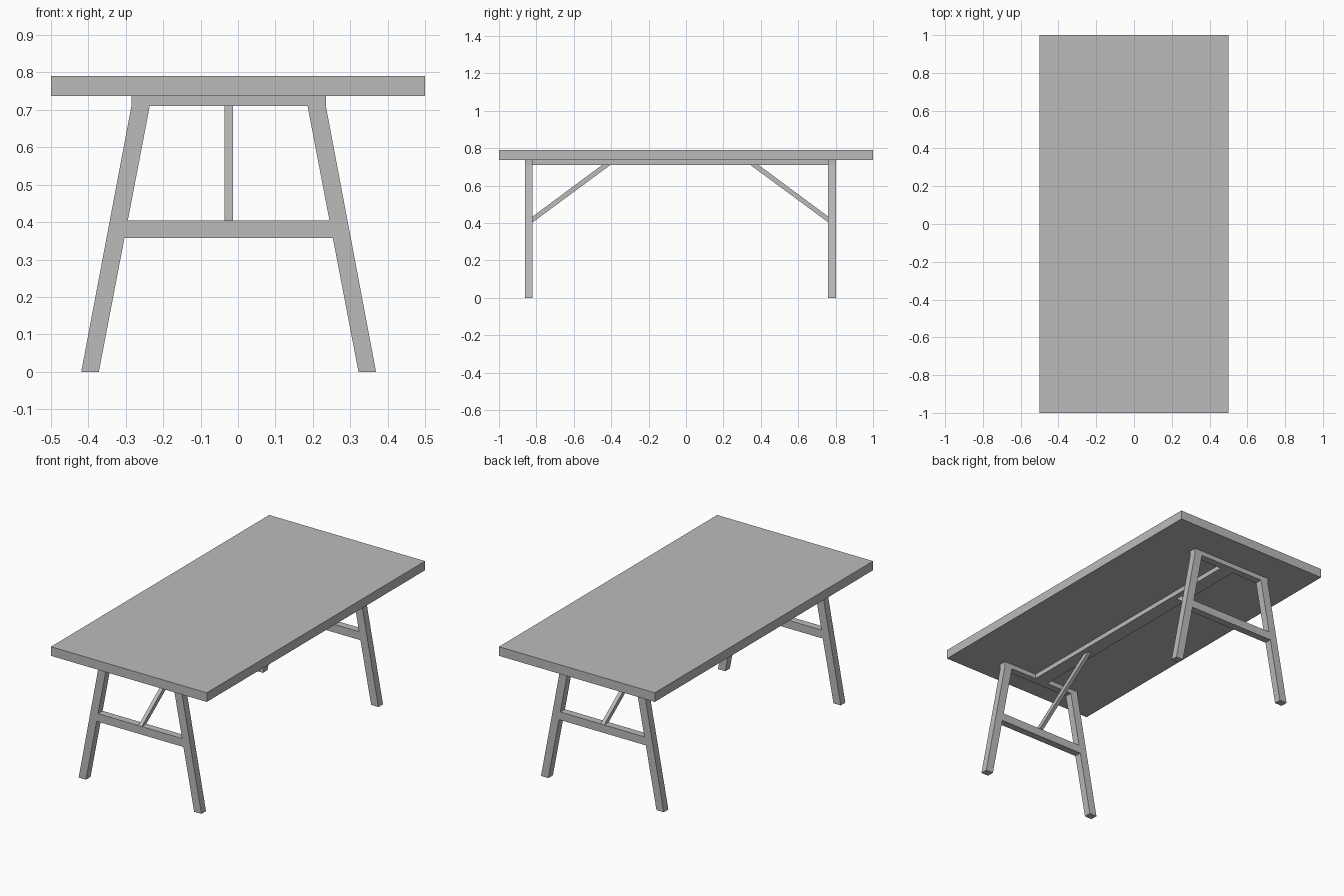
import bpy
import bmesh
from mathutils import Vector

cube = bpy.data.objects.get("Cube")
if cube:
    bpy.data.objects.remove(cube, do_unlink=True)

# One plain grey for the whole table
grey = bpy.data.materials.new("plain_grey")
grey.use_nodes = True
grey.diffuse_color = (0.5, 0.5, 0.5, 1)
grey.node_tree.nodes["Principled BSDF"].inputs["Base Color"].default_value = grey.diffuse_color

CX, CY = -0.025, -0.03               # centre of the underframe
TOP, SLAB, BAR = 0.79, 0.737, 0.71   # heights: table top, its underside, bar underside
RAIL_LOW, RAIL_HIGH = 0.357, 0.404
INNER, OUTER = 0.79, 0.832           # trestle faces, measured from CY


def prism(name, points, sweep):
    """Sweep a flat outline along a vector into a solid."""
    bm = bmesh.new()
    face = bm.faces.new([bm.verts.new(p) for p in points])
    swept = bmesh.ops.extrude_face_region(bm, geom=[face])
    verts = [v for v in swept["geom"] if isinstance(v, bmesh.types.BMVert)]
    bmesh.ops.translate(bm, verts=verts, vec=Vector(sweep))
    bmesh.ops.recalc_face_normals(bm, faces=bm.faces)
    mesh = bpy.data.meshes.new(name)
    bm.to_mesh(mesh)
    bm.free()
    mesh.materials.append(grey)
    obj = bpy.data.objects.new(name, mesh)
    bpy.context.collection.objects.link(obj)
    return obj


def box(name, x0, x1, y0, y1, z0, z1):
    outline = [(x0, y0, z0), (x1, y0, z0), (x1, y1, z0), (x0, y1, z0)]
    return prism(name, outline, (0, 0, z1 - z0))


def leg_inside(z):
    """Half distance between the legs' inner edges at height z."""
    return 0.347 + (0.211 - 0.347) * z / BAR


# Table top and the long beam joining the trestles
box("table_top", -0.5, 0.5, -1, 1, SLAB, TOP)
box("centre_beam", CX - 0.042, CX + 0.042, CY - INNER, CY + INNER, BAR, SLAB)

for end, s in (("front", -1), ("back", 1)):
    y = CY + s * INNER
    depth = (0, s * (OUTER - INNER), 0)

    # Splayed legs with a short upright top
    for side, m in (("right", -1), ("left", 1)):
        outline = [(0.347, 0), (0.394, 0), (0.26, BAR), (0.26, SLAB),
                   (0.211, SLAB), (0.211, BAR)]
        prism(f"{end}_{side}_leg", [(CX + m * x, y, z) for x, z in outline], depth)

    # Top bar and lower rail between the legs
    for part, low, high in (("top_bar", BAR, SLAB), ("lower_rail", RAIL_LOW, RAIL_HIGH)):
        a, b = leg_inside(min(low, BAR)), leg_inside(min(high, BAR))
        outline = [(-a, low), (a, low), (b, high), (-b, high)]
        prism(f"{end}_{part}", [(CX + x, y, z) for x, z in outline], depth)

    # Diagonal strut from the rail up to the beam
    outline = [(INNER, RAIL_HIGH), (0.375, BAR), (0.419, BAR), (OUTER, RAIL_HIGH)]
    prism(f"{end}_strut", [(CX - 0.011, CY + s * d, z) for d, z in outline], (0.022, 0, 0))
